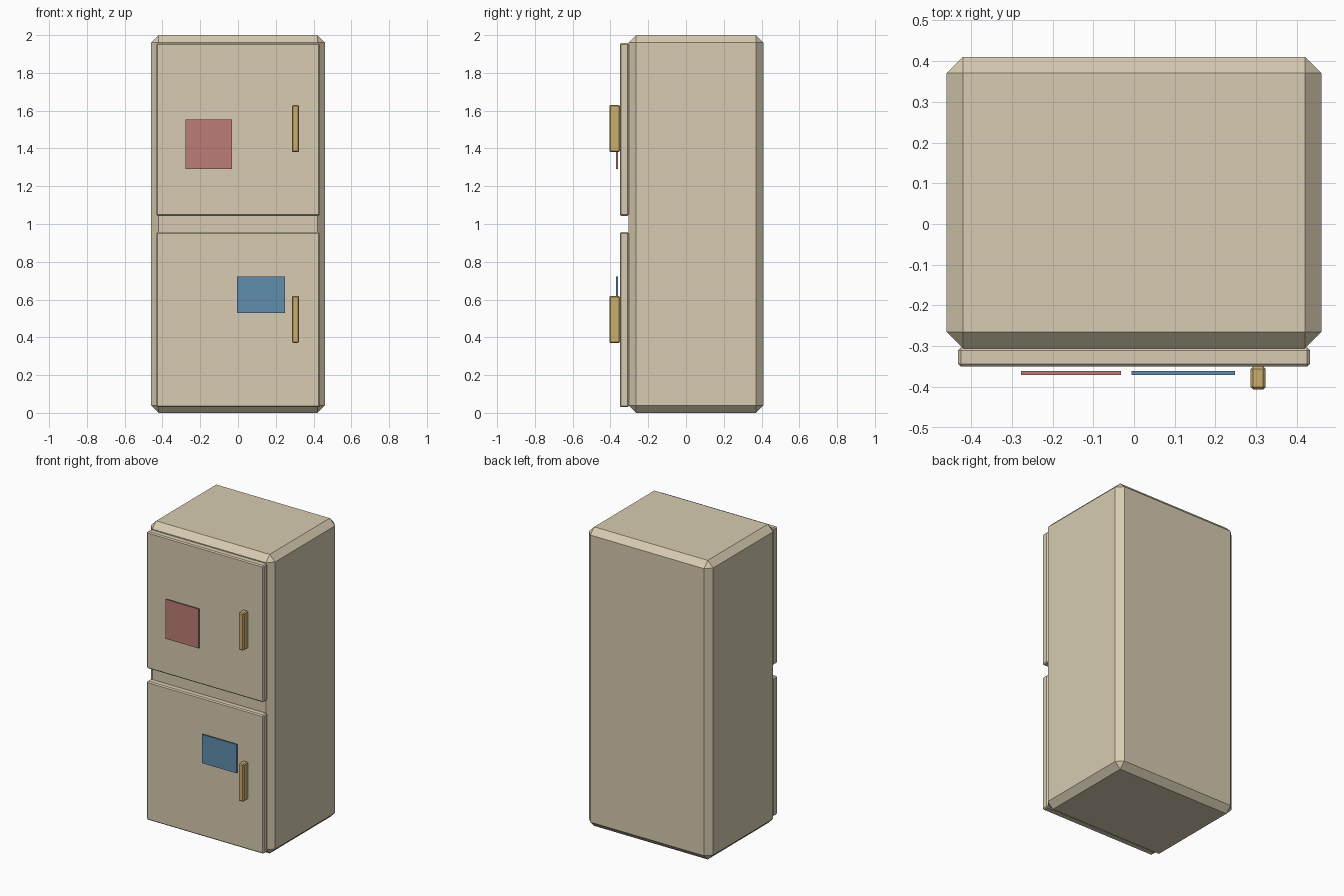
import bpy
import bmesh

old = bpy.data.objects.get("Cube")
if old:
    bpy.data.objects.remove(old, do_unlink=True)


def material(name, colour):
    mat = bpy.data.materials.new(name)
    mat.use_nodes = True
    rgba = (*colour, 1.0)
    mat.diffuse_color = rgba
    mat.node_tree.nodes["Principled BSDF"].inputs["Base Color"].default_value = rgba
    return mat


cream = material("cream enamel", (0.68, 0.60, 0.44))
brass = material("brass", (0.60, 0.42, 0.16))
red = material("red paper", (0.50, 0.20, 0.18))
blue = material("blue paper", (0.12, 0.27, 0.42))


def box(name, xs, ys, zs, mat, chamfer=0.0):
    """Flat-faced box between the given limits, with chamfered edges."""
    spans = (xs, ys, zs)
    bm = bmesh.new()
    bmesh.ops.create_cube(bm, size=1)
    for v in bm.verts:
        v.co = [(a + b) / 2 + c * (b - a) for c, (a, b) in zip(v.co, spans)]
    if chamfer:
        bmesh.ops.bevel(bm, geom=bm.edges[:], offset=chamfer,
                        segments=1, profile=0.5, affect='EDGES')
    mesh = bpy.data.meshes.new(name)
    bm.to_mesh(mesh)
    bm.free()
    mesh.materials.append(mat)
    obj = bpy.data.objects.new(name, mesh)
    bpy.context.collection.objects.link(obj)
    return obj


# Cabinet
box("cabinet", (-0.46, 0.46), (-0.305, 0.41), (0, 2), cream, 0.04)

# Doors, each with a handle on its left side
for level, door_z, handle_z in (("lower", (0.03, 0.957), (0.37, 0.62)),
                                ("upper", (1.043, 1.957), (1.38, 1.63))):
    box(level + "_door", (-0.432, 0.432), (-0.35, -0.303), door_z, cream, 0.007)
    box(level + "_handle", (0.286, 0.323), (-0.406, -0.35), handle_z, brass, 0.006)

# Notes on the doors
box("red_note", (-0.277, -0.032), (-0.37, -0.361), (1.29, 1.553), red)
box("blue_note", (-0.006, 0.248), (-0.37, -0.361), (0.53, 0.722), blue)
